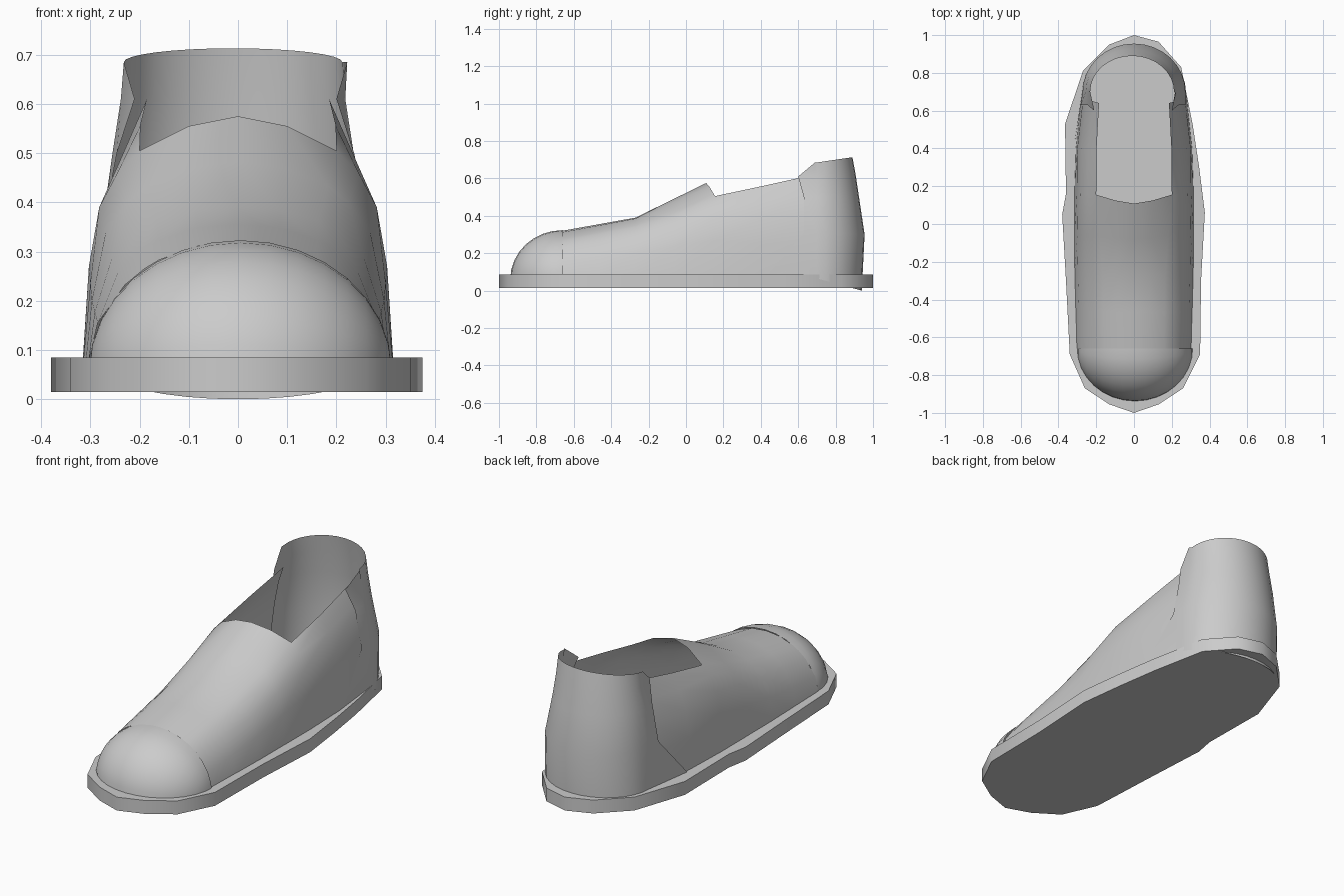
import bpy, bmesh
from math import sin, cos, pi, radians

if "Cube" in bpy.data.objects:
    bpy.data.objects.remove(bpy.data.objects["Cube"])


def finish(name, bm):
    bmesh.ops.remove_doubles(bm, verts=bm.verts, dist=0.0005)
    bmesh.ops.recalc_face_normals(bm, faces=bm.faces)
    me = bpy.data.meshes.new(name)
    bm.to_mesh(me)
    bm.free()
    ob = bpy.data.objects.new(name, me)
    bpy.context.collection.objects.link(ob)
    bpy.ops.object.select_all(action='DESELECT')
    ob.select_set(True)
    bpy.context.view_layer.objects.active = ob
    bpy.ops.object.shade_smooth_by_angle(angle=radians(40))
    return ob


def add_grid(bm, rows):
    vs = [[bm.verts.new(p) for p in r] for r in rows]
    for a, b in zip(vs, vs[1:]):
        for i in range(len(a) - 1):
            bm.faces.new((a[i], a[i + 1], b[i + 1], b[i]))


# Sole: extruded foot outline
outline = [(0, -1), (.13, -.955), (.26, -.87), (.35, -.69), (.355, -.3), (.375, .06),
           (.345, .3), (.31, .53), (.25, .83), (.13, .965), (0, 1), (-.13, .95),
           (-.27, .81), (-.365, .53), (-.36, .16), (-.38, .05), (-.36, -.3),
           (-.34, -.69), (-.26, -.87), (-.13, -.955)]
bm = bmesh.new()
base = bm.faces.new([bm.verts.new((x, y, .015)) for x, y in outline])
ext = bmesh.ops.extrude_face_region(bm, geom=[base], use_keep_orig=True)
for v in ext['geom']:
    if isinstance(v, bmesh.types.BMVert):
        v.co.z = .085
finish("sole", bm)

# Toe cap: quarter of a flattened sphere
bm = bmesh.new()
rows = []
for i in range(9):
    a = pi / 2 * i / 8
    rows.append([(.005 - .307 * cos(a) * cos(pi * j / 16),
                  -.66 - .28 * sin(a),
                  .06 + .263 * cos(a) * sin(pi * j / 16)) for j in range(17)])
# the last row collapses onto the tip, so pivot the sphere about the sole line instead
rows = [[(.005 - .307 * cos(pi * j / 16),
          -.66 - .28 * sin(pi * j / 16) * sin(pi / 2 * i / 8),
          .06 + .263 * sin(pi * j / 16) * cos(pi / 2 * i / 8)) for j in range(17)]
        for i in range(9)]
add_grid(bm, rows)
finish("toe_cap", bm)

# Upper: half sections (x, y, z) from the sole to the centre line
toe = [(.305, -.66, .07), (.285, -.66, .155), (.23, -.66, .232), (.19, -.66, .265),
       (.16, -.66, .283), (.08, -.66, .312), (0, -.66, .32)]
instep = [(.315, -.27, .07), (.297, -.27, .2), (.255, -.27, .29), (.205, -.27, .34),
          (.165, -.27, .362), (.085, -.27, .385), (0, -.27, .39)]
throat = [(.316, .15, .07), (.303, .15, .27), (.282, .15, .39), (.245, .15, .46),
          (.2, .155, .505), (.1, .125, .555), (0, .108, .575)]
side = [(.308, .4, .07), (.3, .4, .25), (.28, .4, .38), (.242, .4, .48), (.198, .4, .557)]
ankle = [(.28, .66, .07), (.27, .66, .25), (.25, .66, .4), (.22, .65, .52), (.185, .64, .61)]


def mid(a, b):
    return [tuple((p + q) / 2 for p, q in zip(u, v)) for u, v in zip(a, b)]


bm = bmesh.new()
for s in (-1, 1):
    def flip(r):
        return [(x * s, y, z) for x, y, z in r]
    add_grid(bm, [flip(r) for r in (toe, mid(toe, instep), instep,
                                    mid(instep, throat), throat)])
    add_grid(bm, [flip(r) for r in (throat[:5], side, ankle)])
finish("upper", bm)

# Heel counter: (z side, z back, half width, back y, front edge x, front edge y)
levels = [(.065, 0, .275, .94, .306, .42),
          (.31, .3, .272, .955, .272, .63),
          (.5, .5, .245, .925, .236, .63),
          (.61, .62, .228, .907, .2, .6),
          (.685, .713, .222, .89, .222, .69)]
bm = bmesh.new()
rows = []
for zs, zb, w, yb, fx, fy in levels:
    row = [(-fx - .01, fy, zs)]
    for j in range(17):
        a = pi * j / 16
        row.append((-.01 * (zs > .4) - w * cos(a), .7 + (yb - .7) * sin(a),
                    zs + (zb - zs) * sin(a)))
    row.append((fx, fy, zs))
    rows.append(row)
add_grid(bm, rows)
finish("heel_counter", bm)
